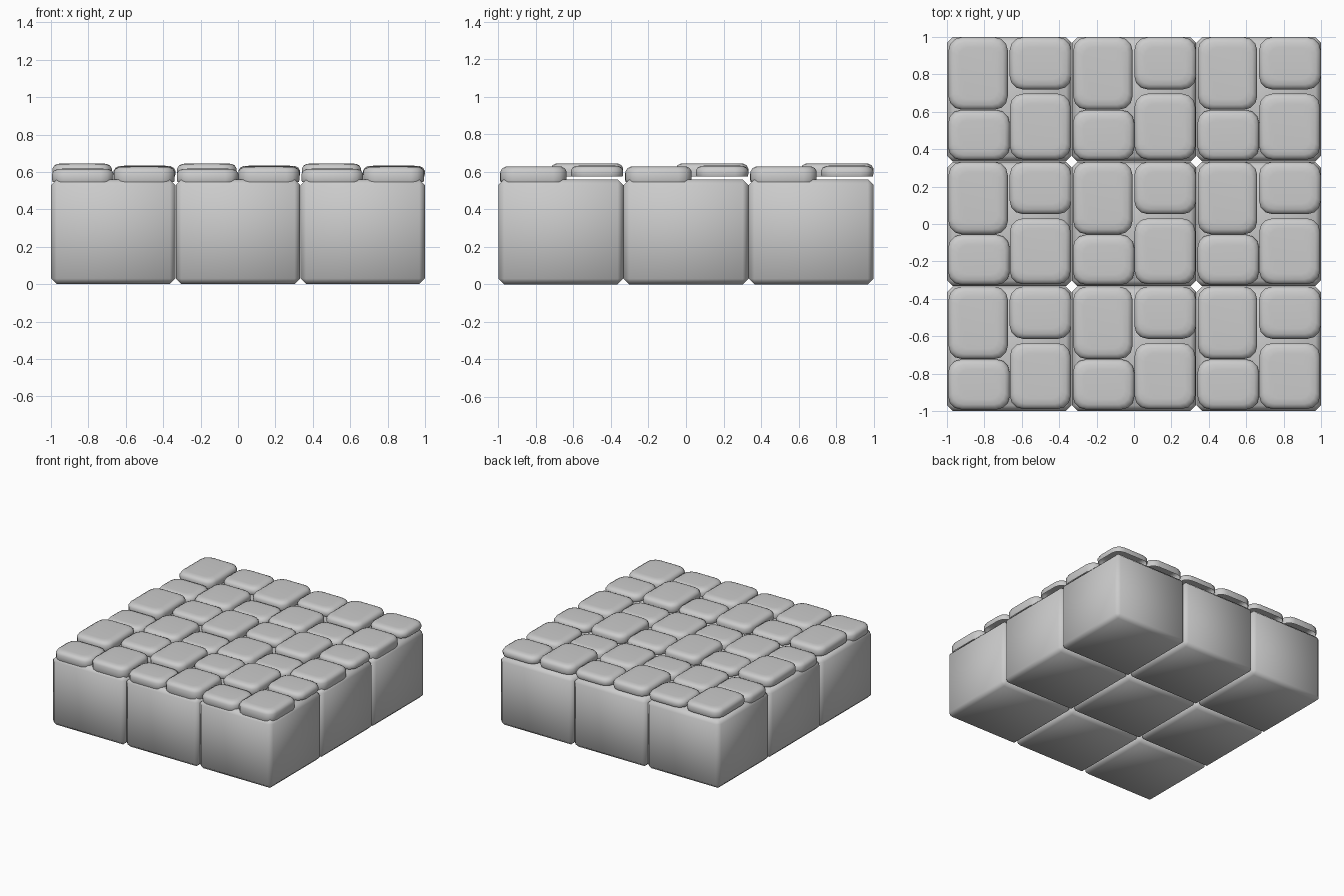
import bpy, bmesh, math

if "Cube" in bpy.data.objects:
    bpy.data.objects.remove(bpy.data.objects["Cube"])

CELL = 2 / 3
BLOCK_TOP = 0.56


def finish(bm, name):
    bmesh.ops.recalc_face_normals(bm, faces=bm.faces)
    for f in bm.faces:
        f.smooth = True
    mesh = bpy.data.meshes.new(name)
    bm.to_mesh(mesh)
    bm.free()
    return mesh


def block_mesh():
    # chamfered base block, softly shaded
    bm = bmesh.new()
    bmesh.ops.create_cube(bm, size=1)
    for v in bm.verts:
        v.co.x *= CELL - 0.002
        v.co.y *= CELL - 0.002
        v.co.z = (v.co.z + 0.5) * BLOCK_TOP
    bmesh.ops.bevel(bm, geom=bm.edges[:], offset=0.03, segments=1,
                    affect='EDGES', profile=0.5)
    return finish(bm, "block")


def outline(x0, x1, y0, y1, inset, radius, seg=3):
    # rounded rectangle
    x0, x1, y0, y1 = x0 + inset, x1 - inset, y0 + inset, y1 - inset
    pts = []
    corners = [(x1, y1, -1, -1), (x0, y1, 1, -1), (x0, y0, 1, 1), (x1, y0, -1, 1)]
    for k, (cx, cy, sx, sy) in enumerate(corners):
        for i in range(seg + 1):
            a = math.pi / 2 * (k + i / seg)
            pts.append((cx + sx * radius + radius * math.cos(a),
                        cy + sy * radius + radius * math.sin(a)))
    return pts


def stone_mesh(name, x0, x1, y0, y1, z0, z1):
    # pillow-topped paving stone, open underneath
    bm = bmesh.new()
    rings = []
    for inset, z in [(0.003, z0), (0, z0 + 0.012), (0, z1 - 0.027),
                     (0.009, z1 - 0.011), (0.026, z1 - 0.002), (0.055, z1)]:
        pts = outline(x0, x1, y0, y1, inset, 0.07 - inset * 0.4)
        rings.append([bm.verts.new((x, y, z)) for x, y in pts])
    for a, b in zip(rings, rings[1:]):
        n = len(a)
        for i in range(n):
            j = (i + 1) % n
            bm.faces.new((a[i], a[j], b[j], b[i]))
    top = bm.faces.new(rings[-1])
    mesh = finish(bm, name)
    return mesh


block = block_mesh()
stones = [
    stone_mesh("stone_back_left", -0.325, -0.008, -0.055, 0.332, 0.575, 0.645),
    stone_mesh("stone_back_right", 0.002, 0.332, 0.053, 0.332, 0.575, 0.633),
    stone_mesh("stone_front_left", -0.327, 0.002, -0.325, -0.057, 0.545, 0.617),
    stone_mesh("stone_front_right", 0.003, 0.328, -0.322, 0.030, 0.545, 0.629),
]

# 3 x 3 grid of blocks, each carrying four stones
for row in range(3):
    for col in range(3):
        for mesh in [block] + stones:
            ob = bpy.data.objects.new(f"{mesh.name}_{row}_{col}", mesh)
            ob.location = ((col - 1) * CELL, (row - 1) * CELL, 0)
            bpy.context.collection.objects.link(ob)
